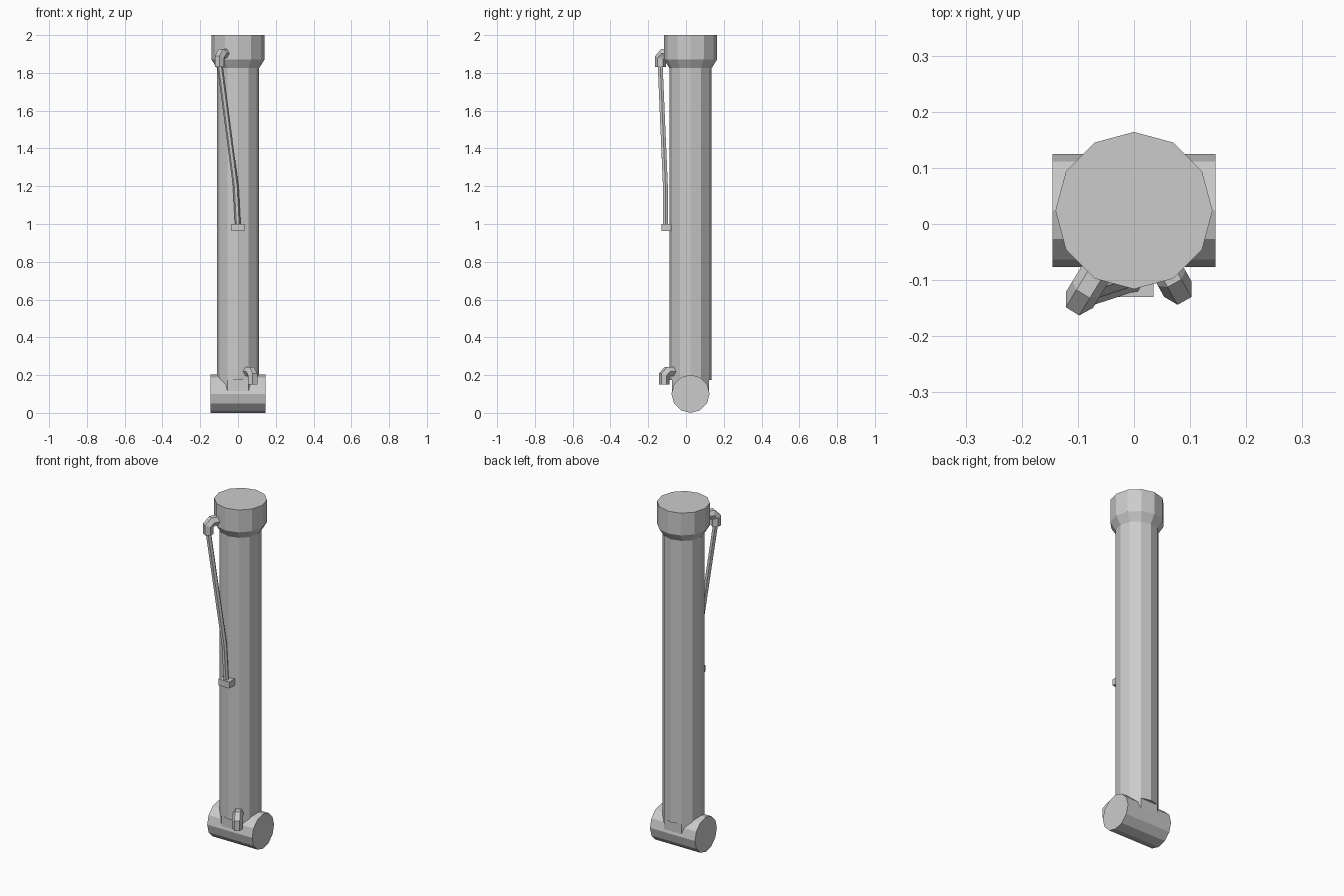
import bpy, bmesh
from math import sin, cos, pi, sqrt
from mathutils import Vector

if "Cube" in bpy.data.objects:
    bpy.data.objects.remove(bpy.data.objects["Cube"])

CY = 0.024  # y of the main axis


def loft(name, rings):
    """Skin a list of closed rings and cap both ends."""
    bm = bmesh.new()
    vs = [[bm.verts.new(p) for p in ring] for ring in rings]
    n = len(rings[0])
    for a, b in zip(vs, vs[1:]):
        for i in range(n):
            j = (i + 1) % n
            bm.faces.new((a[i], a[j], b[j], b[i]))
    bm.faces.new(vs[0])
    bm.faces.new(vs[-1])
    bmesh.ops.recalc_face_normals(bm, faces=bm.faces[:])
    me = bpy.data.meshes.new(name)
    bm.to_mesh(me)
    bm.free()
    ob = bpy.data.objects.new(name, me)
    bpy.context.collection.objects.link(ob)
    return ob


def ring(r, z, skip=()):
    return [(r * cos(i * pi / 6), CY + r * sin(i * pi / 6), z)
            for i in range(12) if i not in skip]


def sweep(name, path, r, side, n=6):
    """Sweep an n-gon along a path, keeping one axis near 'side'."""
    pts = [Vector(p) for p in path]
    rings = []
    for i, p in enumerate(pts):
        d0 = (p - pts[i - 1]).normalized() if i else None
        d1 = (pts[i + 1] - p).normalized() if i < len(pts) - 1 else None
        d0, d1 = d0 or d1, d1 or d0
        t = (d0 + d1).normalized()
        lat = (side - t * side.dot(t)).normalized()
        nor = t.cross(lat) / max(0.5, t.dot(d0))
        rings.append([p + lat * r * cos(2 * pi * k / n) + nor * r * sin(2 * pi * k / n)
                      for k in range(n)])
    return loft(name, rings)


def elbow(name, x, y, z_bottom, z_axis):
    """Pipe fitting leaving the barrel radially and turning down."""
    out = Vector((x, y - CY, 0)).normalized()
    end = Vector((x, y, 0))
    up = Vector((0, 0, 1))
    path = [end - out * 0.08 + up * z_axis,
            end - out * 0.022 + up * z_axis,
            end + up * (z_axis - 0.022),
            end + up * z_bottom]
    return sweep(name, path, 0.028, Vector((-out.y, out.x, 0)))


# Barrel with flared head
loft("barrel", [ring(0.112, 0.175), ring(0.112, 1.825),
                ring(0.14, 1.87), ring(0.14, 2.0)])

# Flattened barrel foot entering the pivot tube
loft("barrel_foot", [ring(0.112, z, skip=(3, 9)) for z in (0.1, 0.175)])

# Horizontal pivot tube
loft("pivot_tube", [[(x, CY + 0.101 * cos(k * pi / 6), 0.101 + 0.101 * sin(k * pi / 6))
                     for k in range(12)] for x in (-0.145, 0.145)])

# Pipe fittings at the top and bottom
elbow("upper_fitting", -0.097, -0.135, 1.832, 1.902)
elbow("lower_fitting", 0.078, -0.116, 0.15, 0.22)

# Hose running from the upper fitting to the clamp
sweep("hose", [(-0.097, -0.137, 1.85), (-0.012, -0.109, 1.2), (0, -0.108, 0.98)],
      0.015, Vector((1, 0, 0)))

# Hose clamp block
loft("hose_clamp", [[(-w, -0.13, z), (w, -0.13, z), (w, -0.078, z), (-w, -0.078, z)]
                    for w, z in ((0.035, 0.963), (0.035, 1.0))])
